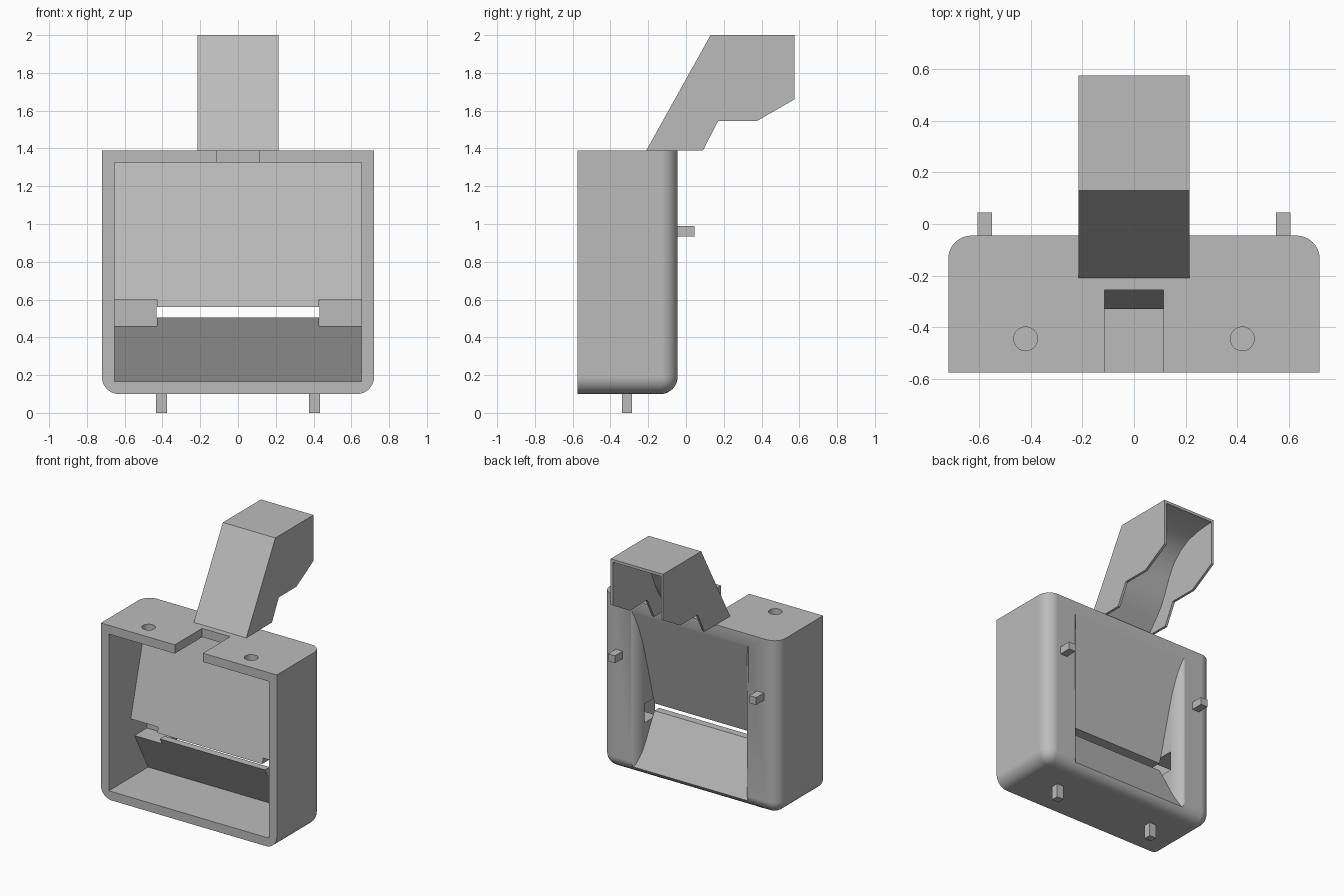
import bpy, bmesh, math
from mathutils import Matrix

cube = bpy.data.objects.get("Cube")
if cube:
    bpy.data.objects.remove(cube, do_unlink=True)

grey = bpy.data.materials.new("light_grey")
grey.use_nodes = True
tone = (0.5, 0.5, 0.5, 1)
grey.diffuse_color = tone
grey.node_tree.nodes["Principled BSDF"].inputs["Base Color"].default_value = tone


def finish(name, bm):
    bmesh.ops.recalc_face_normals(bm, faces=bm.faces)
    mesh = bpy.data.meshes.new(name)
    bm.to_mesh(mesh)
    bm.free()
    mesh.materials.append(grey)
    ob = bpy.data.objects.new(name, mesh)
    bpy.context.collection.objects.link(ob)
    return ob


def box(name, x, y, z, round_edge=None, radius=0.09):
    bm = bmesh.new()
    bmesh.ops.create_cube(bm, size=1)
    for v in bm.verts:
        v.co = [r[0] if c < 0 else r[1] for c, r in zip(v.co, (x, y, z))]
    if round_edge:
        bmesh.ops.bevel(bm, geom=[e for e in bm.edges if round_edge(e)], offset=radius,
                        segments=10, profile=0.5, affect='EDGES')
    return finish(name, bm)


def prism(name, points, axis, lo, hi):
    """Extrude a (y, z) profile along x, or an (x, y) profile along z."""
    bm = bmesh.new()
    place = (lambda p: (lo, *p)) if axis == 'X' else (lambda p: (*p, lo))
    face = bm.faces.new([bm.verts.new(place(p)) for p in points])
    grown = bmesh.ops.extrude_face_region(bm, geom=[face])["geom"]
    shift = (hi - lo, 0, 0) if axis == 'X' else (0, 0, hi - lo)
    bmesh.ops.translate(bm, vec=shift, verts=[g for g in grown if isinstance(g, bmesh.types.BMVert)])
    return finish(name, bm)


def combine(ob, tool, operation='DIFFERENCE'):
    mod = ob.modifiers.new("combine", 'BOOLEAN')
    mod.operation, mod.object, mod.solver = operation, tool, 'EXACT'
    activate(ob)
    bpy.ops.object.modifier_apply(modifier=mod.name)
    bpy.data.objects.remove(tool, do_unlink=True)


def activate(ob):
    bpy.ops.object.select_all(action='DESELECT')
    ob.select_set(True)
    bpy.context.view_layer.objects.active = ob


def smooth(ob):
    activate(ob)
    bpy.ops.object.shade_smooth_by_angle(angle=math.radians(30))
    ob.modifiers.new("even_shading", 'WEIGHTED_NORMAL').keep_sharp = True


# Housing, rounded on the back, the bottom and the lower sides
FRONT, BACK, BASE, TOP = -0.575, -0.045, 0.1, 1.39


def rounded(e):
    a, b = (v.co for v in e.verts)
    low = a.z < 0.2 and b.z < 0.2
    rear = a.y > -0.1 and b.y > -0.1
    side = abs(a.x + b.x) > 1
    return (low and rear) or (low and side) or (rear and side)


housing = box("housing", (-0.72, 0.72), (FRONT, BACK), (BASE, TOP), rounded)

# Front chamber with its wedge-shaped rear wall
combine(housing, prism("chamber", [(-0.7, 0.165), (-0.115, 0.165), (-0.3, 0.505),
                                   (-0.33, 0.56), (-0.125, 1.325), (-0.7, 1.325)],
                       'X', -0.655, 0.655))

# Rear funnel: a V in section, with side walls that flare outwards
funnel = prism("funnel", [(0.1, 1.854), (-0.245, 0.56), (-0.245, 0.505), (0.1, -0.132)],
               'X', -0.7, 0.7)
flare = [(0.43, -0.4)]
for i in range(11):
    t = math.radians(i * 6.5)
    flare.append((0.43 + 0.087 * (1 - math.cos(t)), -0.14 + 0.105 * math.sin(t)))
flare.append((0.5, 0.2))
combine(funnel, prism("flare", flare + [(-x, y) for x, y in reversed(flare)], 'Z', -0.5, 2.2),
        'INTERSECT')
combine(housing, funnel)

# Slot at the funnel tip and the notches beside it
combine(housing, box("slot", (-0.43, 0.43), (-0.4, -0.2), (0.505, 0.56)))
for s in (-1, 1):
    xs = sorted((s * 0.43, s * 0.655))
    combine(housing, box("notch", xs, (-0.4, -0.13), (0.46, 0.6)))

# Top cut-out and screw holes
combine(housing, box("cutout", (-0.115, 0.115), (-0.7, -0.255), (1.26, 1.5)))
for s in (-1, 1):
    bm = bmesh.new()
    bmesh.ops.create_cone(bm, cap_ends=True, segments=32, radius1=0.046, radius2=0.046, depth=0.3,
                          matrix=Matrix.Translation((s * 0.42, -0.445, 1.37)))
    combine(housing, finish("screw_hole", bm))
smooth(housing)

# Locating pegs on the back and underneath
for s, side in ((1, "left"), (-1, "right")):
    x = s * 0.578
    box("back_peg_" + side, (x - 0.028, x + 0.028), (-0.06, 0.045), (0.935, 0.99))
    x = s * 0.405
    box("bottom_peg_" + side, (x - 0.028, x + 0.028), (-0.34, -0.285), (0, 0.12))

# Hollow chute, open to the back and below
chute = prism("chute", [(-0.21, TOP), (0.13, 2), (0.575, 2), (0.575, 1.66),
                        (0.375, 1.545), (0.17, 1.545), (0.09, TOP)], 'X', -0.215, 0.215)
combine(chute, prism("chute_hollow", [(0.7, 1.98), (0.54, 1.98), (0.43, 1.97), (0.33, 1.945),
                                      (0.25, 1.9), (0.18, 1.83), (0.13, 1.74), (0.09, 1.64),
                                      (0.05, 1.56), (0, 1.49), (-0.06, 1.42), (-0.1, 1.36),
                                      (-0.1, 1.2), (0.7, 1.2)], 'X', -0.197, 0.197))
smooth(chute)
